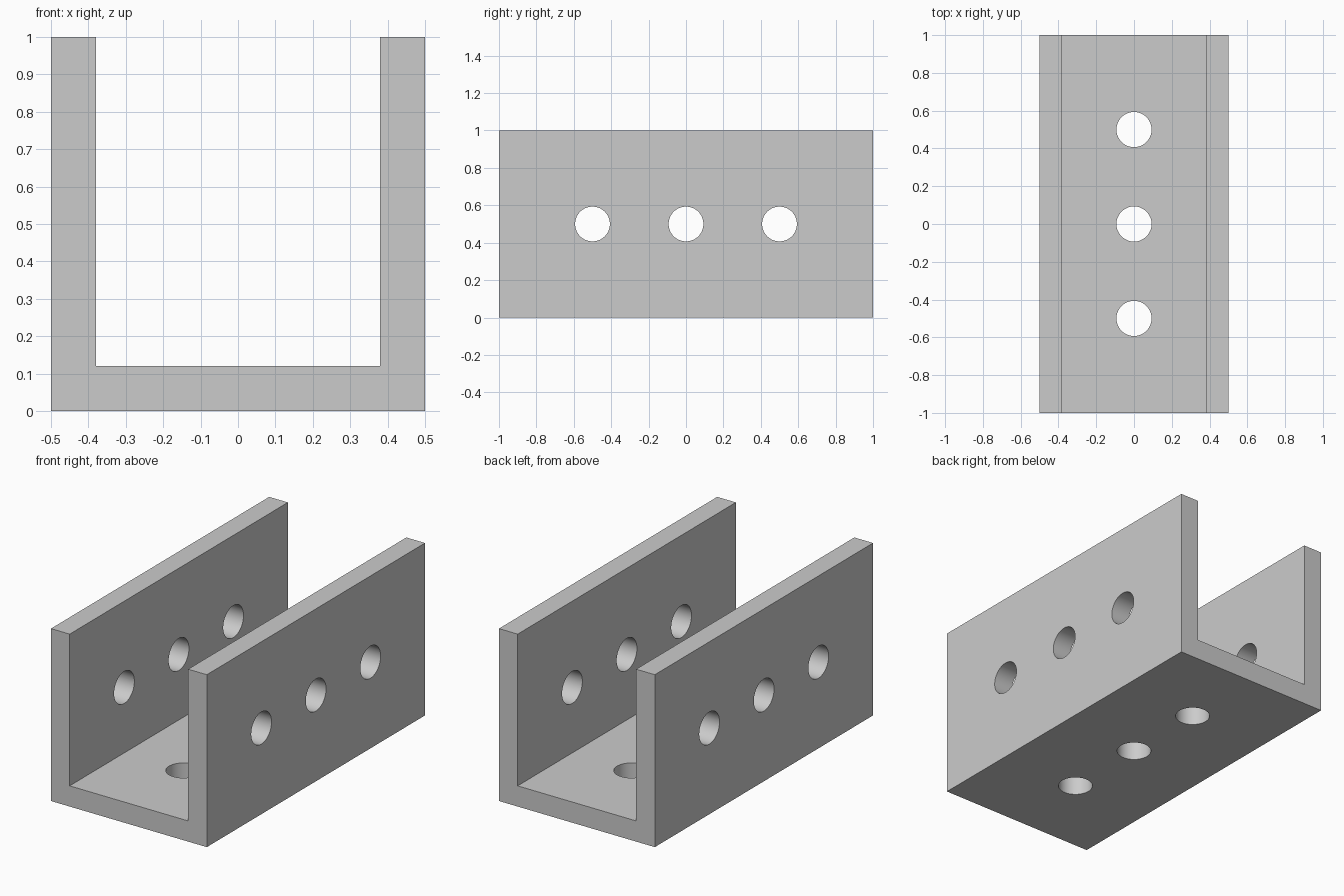
import bpy, bmesh
from math import radians
from mathutils import Matrix, Vector

cube = bpy.data.objects.get("Cube")
if cube:
    bpy.data.objects.remove(cube)

LENGTH, WIDTH, HEIGHT, WALL = 2.0, 1.0, 1.0, 0.12
HOLE_RADIUS, HOLE_SPACING = 0.093, 0.5

steel = bpy.data.materials.new("light grey metal")
steel.use_nodes = True
grey = (0.6, 0.6, 0.6, 1)
steel.diffuse_color = grey
steel.node_tree.nodes["Principled BSDF"].inputs["Base Color"].default_value = grey


def make_object(name, bm):
    bmesh.ops.recalc_face_normals(bm, faces=bm.faces)
    mesh = bpy.data.meshes.new(name)
    bm.to_mesh(mesh)
    bm.free()
    mesh.materials.append(steel)
    obj = bpy.data.objects.new(name, mesh)
    bpy.context.collection.objects.link(obj)
    return obj


# U-shaped profile extruded along the channel
half, inner = WIDTH / 2, WIDTH / 2 - WALL
right_side = [(half, 0), (half, HEIGHT), (inner, HEIGHT), (inner, WALL)]
profile = right_side + [(-x, z) for x, z in reversed(right_side)]
bm = bmesh.new()
face = bm.faces.new([bm.verts.new((x, -LENGTH / 2, z)) for x, z in profile])
extruded = bmesh.ops.extrude_face_region(bm, geom=[face], use_keep_orig=True)
new_verts = [v for v in extruded["geom"] if isinstance(v, bmesh.types.BMVert)]
bmesh.ops.translate(bm, verts=new_verts, vec=(0, LENGTH, 0))
channel = make_object("u_channel", bm)

# Three bolt holes through each wall and three through the base
bm = bmesh.new()
across = Matrix.Rotation(radians(90), 4, "Y")
for i in (-1, 0, 1):
    y = i * HOLE_SPACING
    drills = [(Vector((side * (half - WALL / 2), y, HEIGHT / 2)), across) for side in (-1, 1)]
    drills.append((Vector((0, y, WALL / 2)), Matrix.Identity(4)))
    for centre, turn in drills:
        bmesh.ops.create_cone(bm, cap_ends=True, segments=64, radius1=HOLE_RADIUS,
                              radius2=HOLE_RADIUS, depth=WALL * 2,
                              matrix=Matrix.Translation(centre) @ turn)
cutter = make_object("hole_cutter", bm)
cutter.hide_render = True

cut = channel.modifiers.new("bolt holes", "BOOLEAN")
cut.operation = "DIFFERENCE"
cut.solver = "EXACT"
cut.object = cutter

bpy.ops.object.select_all(action="DESELECT")
channel.select_set(True)
bpy.context.view_layer.objects.active = channel
bpy.ops.object.modifier_apply(modifier=cut.name)
bpy.data.objects.remove(cutter)
bpy.ops.object.shade_smooth_by_angle(angle=radians(30))
